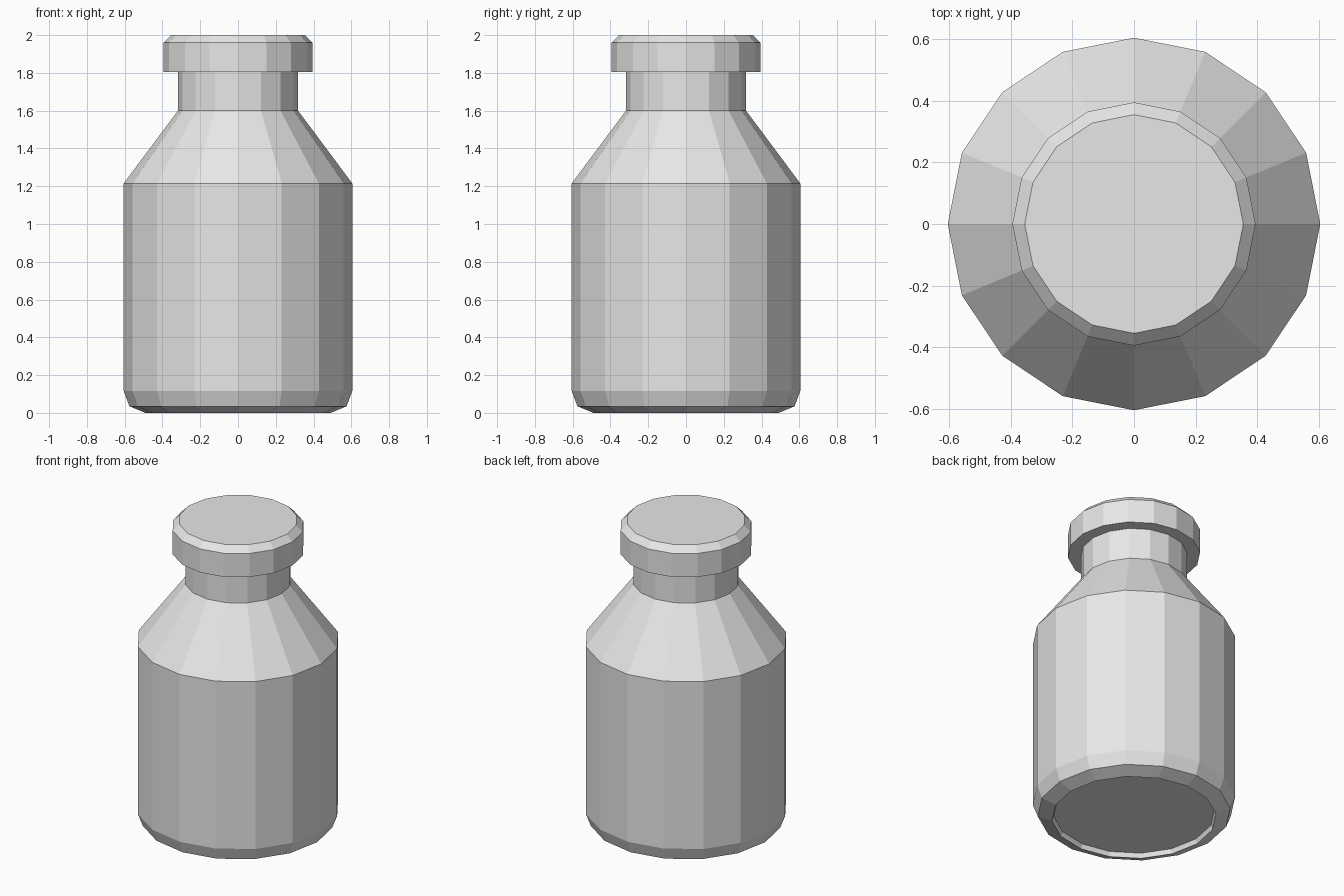
import bpy
import bmesh
from math import cos, sin, tau

SIDES = 16

cube = bpy.data.objects.get("Cube")
if cube:
    bpy.data.objects.remove(cube, do_unlink=True)

grey = bpy.data.materials.new("light_grey")
grey.use_nodes = True
colour = (0.8, 0.8, 0.8, 1.0)
grey.diffuse_color = colour
grey.node_tree.nodes["Principled BSDF"].inputs["Base Color"].default_value = colour


def lathe(name, profile, close_bottom=False, close_top=False):
    """Revolve (radius, height) points into a flat-faced part."""
    bm = bmesh.new()
    rings = [[bm.verts.new((r * cos(tau * i / SIDES), r * sin(tau * i / SIDES), z))
              for i in range(SIDES)] for r, z in profile]
    for low, high in zip(rings, rings[1:]):
        for i in range(SIDES):
            j = (i + 1) % SIDES
            bm.faces.new((low[i], low[j], high[j], high[i]))
    if close_bottom:
        bm.faces.new(rings[0][::-1])
    if close_top:
        bm.faces.new(rings[-1])
    mesh = bpy.data.meshes.new(name)
    bm.to_mesh(mesh)
    bm.free()
    mesh.materials.append(grey)
    obj = bpy.data.objects.new(name, mesh)
    bpy.context.collection.objects.link(obj)
    return obj


# Body with recessed base, bevelled foot, sloping shoulder and neck
lathe("bottle_body", [
    (0.48, 0.03), (0.49, 0.0), (0.575, 0.035), (0.605, 0.115),
    (0.605, 1.215), (0.318, 1.6), (0.318, 1.805),
], close_bottom=True)

# Overhanging stopper with a bevelled top
lathe("bottle_cap", [
    (0.318, 1.805), (0.395, 1.805), (0.395, 1.96), (0.355, 2.0),
], close_top=True)
